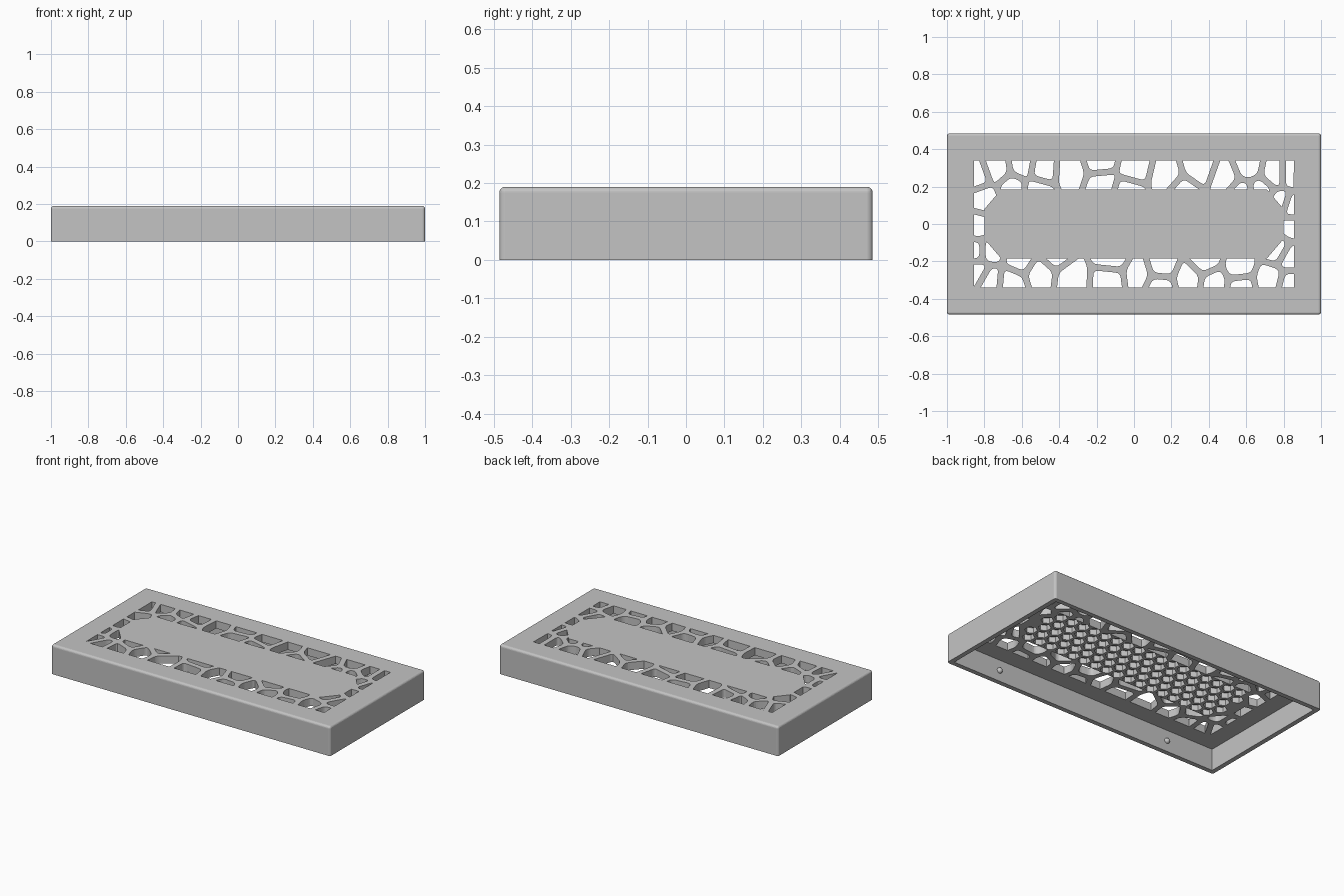
import bpy, bmesh, math
from mathutils import Vector

cube = bpy.data.objects.get("Cube")
if cube:
    bpy.data.objects.remove(cube, do_unlink=True)

HX, HY, TOP = 1.0, 0.485, 0.19      # outer half sizes and height
WALL, CEILING = 0.03, 0.14          # wall thickness, underside of the top plate

grey = bpy.data.materials.new("plain_grey")
grey.use_nodes = True
tint = (0.55, 0.55, 0.55, 1)
grey.diffuse_color = tint
grey.node_tree.nodes["Principled BSDF"].inputs["Base Color"].default_value = tint


def finish(bm, name):
    bmesh.ops.recalc_face_normals(bm, faces=bm.faces)
    mesh = bpy.data.meshes.new(name)
    bm.to_mesh(mesh)
    bm.free()
    mesh.materials.append(grey)
    obj = bpy.data.objects.new(name, mesh)
    bpy.context.collection.objects.link(obj)
    return obj


def prisms(name, polygons, low, high):
    """One object holding an upright prism for every outline."""
    bm = bmesh.new()
    for poly in polygons:
        face = bm.faces.new([bm.verts.new((p.x, p.y, low)) for p in poly])
        out = bmesh.ops.extrude_face_region(bm, geom=[face])["geom"]
        bmesh.ops.translate(bm, vec=(0, 0, high - low),
                            verts=[g for g in out if isinstance(g, bmesh.types.BMVert)])
    return finish(bm, name)


def cut(obj, cutter):
    """Subtract the cutter, keep the result as plain mesh, drop the cutter."""
    cutter.hide_render = True
    mod = obj.modifiers.new("cut", 'BOOLEAN')
    mod.operation, mod.solver, mod.object = 'DIFFERENCE', 'EXACT', cutter
    graph = bpy.context.evaluated_depsgraph_get()
    mesh = bpy.data.meshes.new_from_object(obj.evaluated_get(graph))
    obj.modifiers.clear()
    obj.data = mesh
    bpy.data.objects.remove(cutter, do_unlink=True)


def rect(x, y):
    return [Vector(p) for p in ((-x, -y), (x, -y), (x, y), (-x, y))]


def clip(poly, point, normal):
    """Keep the part of a convex outline behind the line."""
    out = []
    for a, b in zip(poly, poly[1:] + poly[:1]):
        da, db = (a - point).dot(normal), (b - point).dot(normal)
        if da <= 0:
            out.append(a)
        if da * db < 0:
            out.append(a.lerp(b, da / (da - db)))
    return out


def tidy(poly):
    return [p for i, p in enumerate(poly) if (p - poly[i - 1]).length > 0.002]


def area(poly):
    return abs(sum(a.cross(b) for a, b in zip(poly, poly[1:] + poly[:1]))) / 2


def rounded(poly, radius=0.025, steps=4):
    out = []
    for i, p in enumerate(poly):
        a, b = poly[i - 1] - p, poly[(i + 1) % len(poly)] - p
        a = p + a.normalized() * min(radius, a.length * 0.45)
        b = p + b.normalized() * min(radius, b.length * 0.45)
        for k in range(steps + 1):
            t = k / steps
            out.append(a.lerp(p, t).lerp(p.lerp(b, t), t))
    return out


# Cover: box with softened edges, open at the bottom
bm = bmesh.new()
bmesh.ops.create_cube(bm, size=1)
for v in bm.verts:
    v.co = Vector((v.co.x * HX * 2, v.co.y * HY * 2, (v.co.z + 0.5) * TOP))
edges = [e for e in bm.edges if max(v.co.z for v in e.verts) > TOP / 2]
bmesh.ops.bevel(bm, geom=edges, offset=0.015, segments=5, profile=0.5, affect='EDGES')
cover = finish(bm, "cover")
cut(cover, prisms("cavity", [rect(HX - WALL, HY - WALL)], -0.1, CEILING))

# Irregular cell openings in a band around the solid centre panel
SEEDS = [
    (-84, 25), (-73, 29), (-60, 31), (-65, 20), (-49, 29), (-52, 18), (-34, 28),
    (-18, 33), (-17, 22), (0, 29), (-3, 18), (17, 25), (35, 30), (26, 17),
    (49, 25), (61, 30), (58, 17), (67, 18), (75, 27), (84, 27), (84, 9),
    (78, 11), (84, -2), (77, -13), (84, -17), (84, -33), (72, -30), (56, -24),
    (57, -33), (43, -31), (38, -20), (29, -29), (15, -23), (14, -33), (2, -27),
    (-12, -19), (-13, -29), (-34, -28), (-42, -17), (-50, -26), (-61, -19),
    (-66, -31), (-77, -30), (-84, -26), (-77, -14), (-85, -14), (-84, -2), (-80, 14)]
seeds = [Vector(s) / 100 for s in SEEDS]
BAND = (Vector((0.855, 0)), Vector((0, 0.34)))
openings = []
for s in seeds:
    cell = rect(HX, HY)
    for other in seeds:
        if other is not s:
            n = (other - s).normalized()
            cell = clip(cell, (s + other) / 2 - n * 0.017, n)
    cell = tidy(cell)
    if len(cell) < 3:
        continue
    cell = rounded(cell)
    for limit in BAND:
        for side in (1, -1):
            cell = clip(cell, limit * side, limit.normalized() * side)
    cell = tidy(cell)
    if len(cell) > 2 and area(cell) > 0.0002:
        openings.append(cell)
cell_cutter = prisms("cell_cutter", openings, 0.1, 0.25)

# Centre panel stays solid: rectangle with cut corners
quarter = [(0.8, 0.08), (0.71, 0.185)]
panel = [Vector((x, y)) for x, y in quarter]
panel += [Vector((-p.x, p.y)) for p in reversed(panel)]
panel += [-p for p in panel]
cut(cell_cutter, prisms("centre_panel", [panel], 0, 0.3))
cut(cover, cell_cutter)

# Honeycomb pockets on the underside of the centre panel
pitch, radius = 0.084, 0.038
pockets = []
for row in range(-2, 3):
    for col in range(-9, 10):
        c = Vector(((col + row % 2 / 2) * pitch, row * pitch * math.sqrt(0.75)))
        if abs(c.x) + max(0, abs(c.y) - 0.07) < 0.75:
            pockets.append([c + radius * Vector((math.sin(k * math.pi / 3),
                                                 math.cos(k * math.pi / 3)))
                            for k in range(6)])
cut(cover, prisms("pocket_cutter", pockets, 0.1, CEILING + 0.035))

# Snap bumps on the inside of the long walls
for side, end in (("front", -1), ("back", 1)):
    for hand, way in (("right", -1), ("left", 1)):
        bm = bmesh.new()
        bmesh.ops.create_uvsphere(bm, u_segments=16, v_segments=10, radius=0.018)
        bump = finish(bm, f"{side}_{hand}_snap_bump")
        bump.location = (way * 0.63, end * (HY - WALL), 0.07)
        for face in bump.data.polygons:
            face.use_smooth = True
